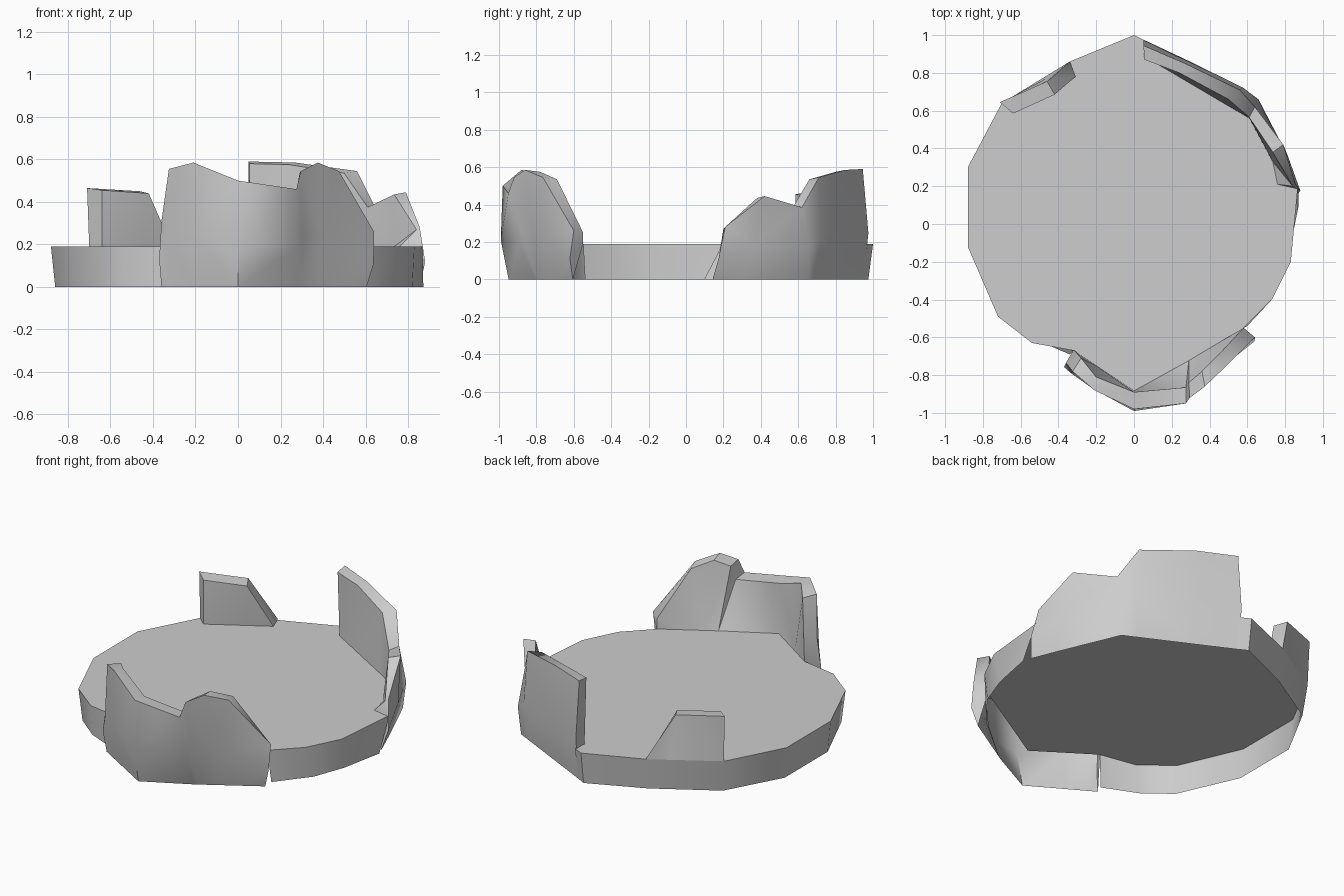
import bpy, bmesh, math

old = bpy.data.objects.get("Cube")
if old:
    bpy.data.objects.remove(old, do_unlink=True)

FLOOR = 0.19

stone = bpy.data.materials.new("grey_stone")
stone.use_nodes = True
colour = (0.61, 0.61, 0.61, 1)
stone.diffuse_color = colour
stone.node_tree.nodes["Principled BSDF"].inputs["Base Color"].default_value = colour


def finish(name, bm):
    """Turn a bmesh into a shaded stone object."""
    bmesh.ops.remove_doubles(bm, verts=bm.verts, dist=0.0005)
    bmesh.ops.recalc_face_normals(bm, faces=bm.faces)
    mesh = bpy.data.meshes.new(name)
    bm.to_mesh(mesh)
    bm.free()
    mesh.materials.append(stone)
    obj = bpy.data.objects.new(name, mesh)
    bpy.context.collection.objects.link(obj)
    bpy.ops.object.select_all(action="DESELECT")
    obj.select_set(True)
    bpy.context.view_layer.objects.active = obj
    bpy.ops.object.shade_smooth_by_angle(angle=math.radians(42))


def on_line(line, x):
    """Point of a left-to-right polyline at the given x."""
    x = min(max(x, line[0][0]), line[-1][0])
    for (ax, ay), (bx, by) in zip(line, line[1:]):
        if x <= bx:
            return x, ay + (by - ay) * (x - ax) / (bx - ax)


def broken_wall(name, stations, foot_line, floor_line, base=0, bulge=1.03):
    """Hollow wall. Stations: outer top x, y, inner top x, y and height."""
    bm = bmesh.new()
    t = 0.42
    rows = []
    for ox, oy, ix, iy, top in stations:
        fx, fy = on_line(foot_line, ox)
        gx, gy = on_line(floor_line, ix)
        mx, my = fx + (ox - fx) * t, fy + (oy - fy) * t
        rows.append([bm.verts.new(p) for p in (
            (fx, fy, base),
            (mx * bulge, my * bulge, base + (top - base) * t),
            (ox, oy, top),
            (ix, iy, top - 0.01),
            (gx, gy, FLOOR),
        )])
    for a, b in zip(rows, rows[1:]):
        for i in range(len(a) - 1):
            bm.faces.new((a[i], a[i + 1], b[i + 1], b[i]))
    bmesh.ops.triangulate(bm, faces=bm.faces[:])
    bm.faces.new(rows[0])
    bm.faces.new(rows[-1])
    finish(name, bm)


# Edges where the floor meets the inside of the two big walls
front_edge = [(-.32, -.67), (.01, -.89), (.58, -.55)]
back_edge = [(.05, .89), (.61, .56), (.72, .4), (.76, .21)]

# Low rims: top corner, then bottom corner, going clockwise
right_rim = [(.868, .2, .872, .1), (.83, -.2, .82, -.16),
             (.73, -.4, .75, -.35), (.58, -.55, .6, -.54)]
left_rim = [(-.32, -.67, -.34, -.69), (-.54, -.63, -.55, -.6),
            (-.72, -.49, -.7, -.48), (-.88, -.12, -.86, -.12),
            (-.88, .3, -.86, .29), (-.7, .64, -.68, .62),
            (-.34, .86, -.33, .83), (0, 1, 0, .975), (.06, .97, .06, .943)]

# Floor, open underneath
bm = bmesh.new()
outline = []
for rim in (right_rim, left_rim):
    top = [bm.verts.new((x, y, FLOOR)) for x, y, _, _ in rim]
    low = [bm.verts.new((x, y, 0)) for _, _, x, y in rim]
    for i in range(len(rim) - 1):
        bm.faces.new((top[i], top[i + 1], low[i + 1], low[i]))
    outline += top
    if rim is right_rim:
        outline.append(bm.verts.new((*front_edge[1], FLOOR)))
outline += [bm.verts.new((x, y, FLOOR)) for x, y in back_edge]
bm.faces.new(outline)
finish("floor_slab", bm)

# Front wall with two peaks
broken_wall("front_wall", [
    (-.36, -.735, -.32, -.665, .31), (-.325, -.78, -.28, -.71, .555),
    (-.21, -.88, -.2, -.81, .585), (0, -.98, 0, -.89, .5),
    (.275, -.95, .275, -.865, .46), (.295, -.92, .29, -.84, .545),
    (.375, -.86, .36, -.78, .585), (.475, -.765, .45, -.69, .545),
    (.64, -.6, .58, -.55, .26),
], [(-.36, -.735), (.02, -.96), (.605, -.605)], front_edge)

# Tall wall at the back, stepping down to the side
broken_wall("back_wall", [
    (.05, .945, .055, .87, .59), (.27, .85, .24, .8, .585),
    (.56, .71, .5, .66, .545), (.64, .62, .61, .565, .385),
    (.79, .42, .735, .38, .445), (.855, .21, .84, .2, .28),
], [(.05, .948), (.65, .65), (.872, .1)], back_edge)

# Small leftover piece of wall, standing on the rim
broken_wall("wall_stub", [
    (-.71, .645, -.64, .585, .465), (-.46, .755, -.42, .685, .45),
    (-.34, .86, -.31, .78, .2),
], [(-.7, .64), (-.34, .86)], [(-.64, .585), (-.31, .78)], FLOOR, 1)
